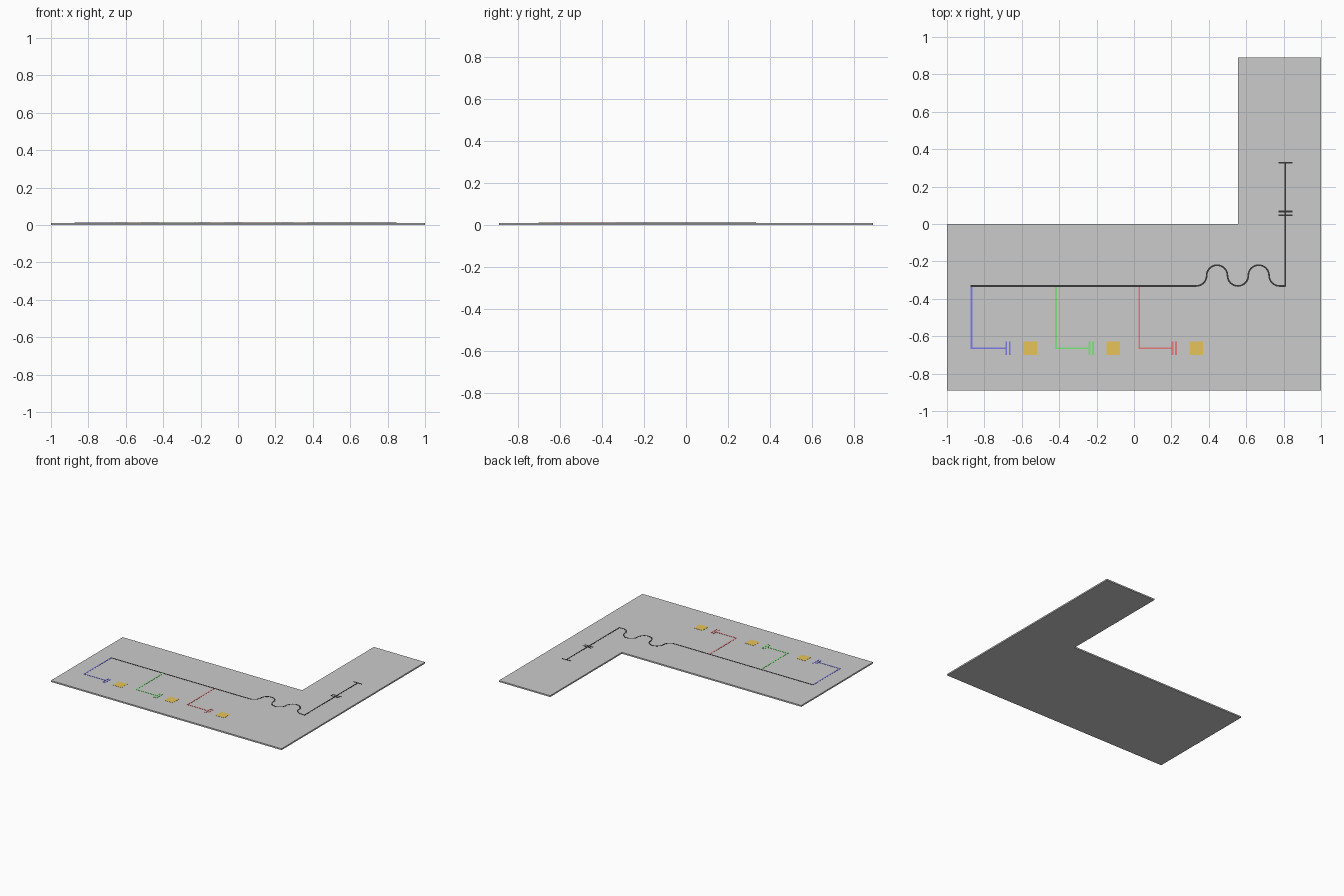
import bpy, bmesh
from math import pi, sin, cos
from mathutils import Vector

if "Cube" in bpy.data.objects:
    bpy.data.objects.remove(bpy.data.objects["Cube"])

FLOOR_TOP = 0.011
TAPE_LOW, TAPE_TOP = 0.0105, 0.0122
TAPE_W = 0.009


def material(name, rgb):
    m = bpy.data.materials.new(name)
    m.diffuse_color = (*rgb, 1)
    m.use_nodes = True
    m.node_tree.nodes["Principled BSDF"].inputs["Base Color"].default_value = m.diffuse_color
    return m


black = material("black", (0.04, 0.04, 0.04))
blue = material("blue", (0.2, 0.2, 0.8))
green = material("green", (0.2, 0.8, 0.2))
red = material("red", (0.8, 0.2, 0.2))
orange = material("orange", (0.8, 0.55, 0.1))


def finish(name, bm, mat):
    bmesh.ops.recalc_face_normals(bm, faces=bm.faces)
    me = bpy.data.meshes.new(name)
    bm.to_mesh(me)
    bm.free()
    ob = bpy.data.objects.new(name, me)
    bpy.context.collection.objects.link(ob)
    if mat:
        me.materials.append(mat)
    return ob


def slab(name, outline, z0, z1, mat=None):
    bm = bmesh.new()
    face = bm.faces.new([bm.verts.new((x, y, z0)) for x, y in outline])
    new = bmesh.ops.extrude_face_region(bm, geom=[face])["geom"]
    for v in new:
        if isinstance(v, bmesh.types.BMVert):
            v.co.z = z1
    return finish(name, bm, mat)


def tape(name, path, mat, width=TAPE_W):
    """Flat strip with mitred corners that follows a path on the floor."""
    pts = [Vector(p) for p in path]
    dirs = [(b - a).normalized() for a, b in zip(pts, pts[1:])]
    bm = bmesh.new()
    rings = []
    for i, p in enumerate(pts):
        d0, d1 = dirs[max(i - 1, 0)], dirs[min(i, len(dirs) - 1)]
        n0, n1 = Vector((-d0.y, d0.x)), Vector((-d1.y, d1.x))
        m = (n0 + n1).normalized()
        off = m * (width / 2 / m.dot(n0))
        rings.append([bm.verts.new((q.x, q.y, z)) for q, z in
                      ((p + off, TAPE_LOW), (p - off, TAPE_LOW),
                       (p - off, TAPE_TOP), (p + off, TAPE_TOP))])
    for a, b in zip(rings, rings[1:]):
        for k in range(4):
            j = (k + 1) % 4
            bm.faces.new((a[k], a[j], b[j], b[k]))
    bm.faces.new(rings[0])
    bm.faces.new(rings[-1])
    return finish(name, bm, mat)


# L-shaped floor
slab("floor", [(-1, -0.889), (1, -0.889), (1, 0.889), (0.556, 0.889),
               (0.556, 0), (-1, 0)], 0, FLOOR_TOP)

# Main black line: straight, two humps, then a turn up the short arm
R, CY, Y0 = 0.0556, -0.2756, -0.331


def arc(cx, a0, a1, n):
    return [(cx + R * cos(a0 + (a1 - a0) * i / n),
             CY + R * sin(a0 + (a1 - a0) * i / n)) for i in range(1, n + 1)]


path = [(-0.8735, Y0), (0.333, Y0)]
path += arc(0.333, -pi / 2, 0, 8)
path += arc(0.333 + 2 * R, pi, 0, 16)
path += arc(0.333 + 4 * R, -pi, 0, 16)
path += arc(0.333 + 6 * R, pi, 0, 16)
path += arc(0.333 + 8 * R, -pi, -pi / 2, 8)
path += [(0.809, Y0), (0.809, 0.328)]
tape("main_line", path, black)

# Cross marks on the short arm
for name, y in (("end_mark", 0.328), ("stop_mark_a", 0.067), ("stop_mark_b", 0.046)):
    tape(name, [(0.772, y), (0.847, y)], black)

# Coloured branches, each with a double stop bar and a square pad
YB, H = -0.664, 0.037
for name, mat, x, pad in (("blue", blue, -0.869, -0.556),
                          ("green", green, -0.417, -0.111),
                          ("red", red, 0.028, 0.333)):
    bar = pad - 0.127
    tape(name + "_branch", [(x, Y0 - TAPE_W / 2), (x, YB), (bar, YB)], mat)
    for tag, bx in (("a", bar), ("b", bar + 0.019)):
        tape(f"{name}_stop_bar_{tag}", [(bx, YB - H), (bx, YB + H)], mat)
    slab(name + "_pad", [(pad - H, YB - H), (pad + H, YB - H),
                         (pad + H, YB + H), (pad - H, YB + H)],
         TAPE_LOW, TAPE_TOP, orange)
